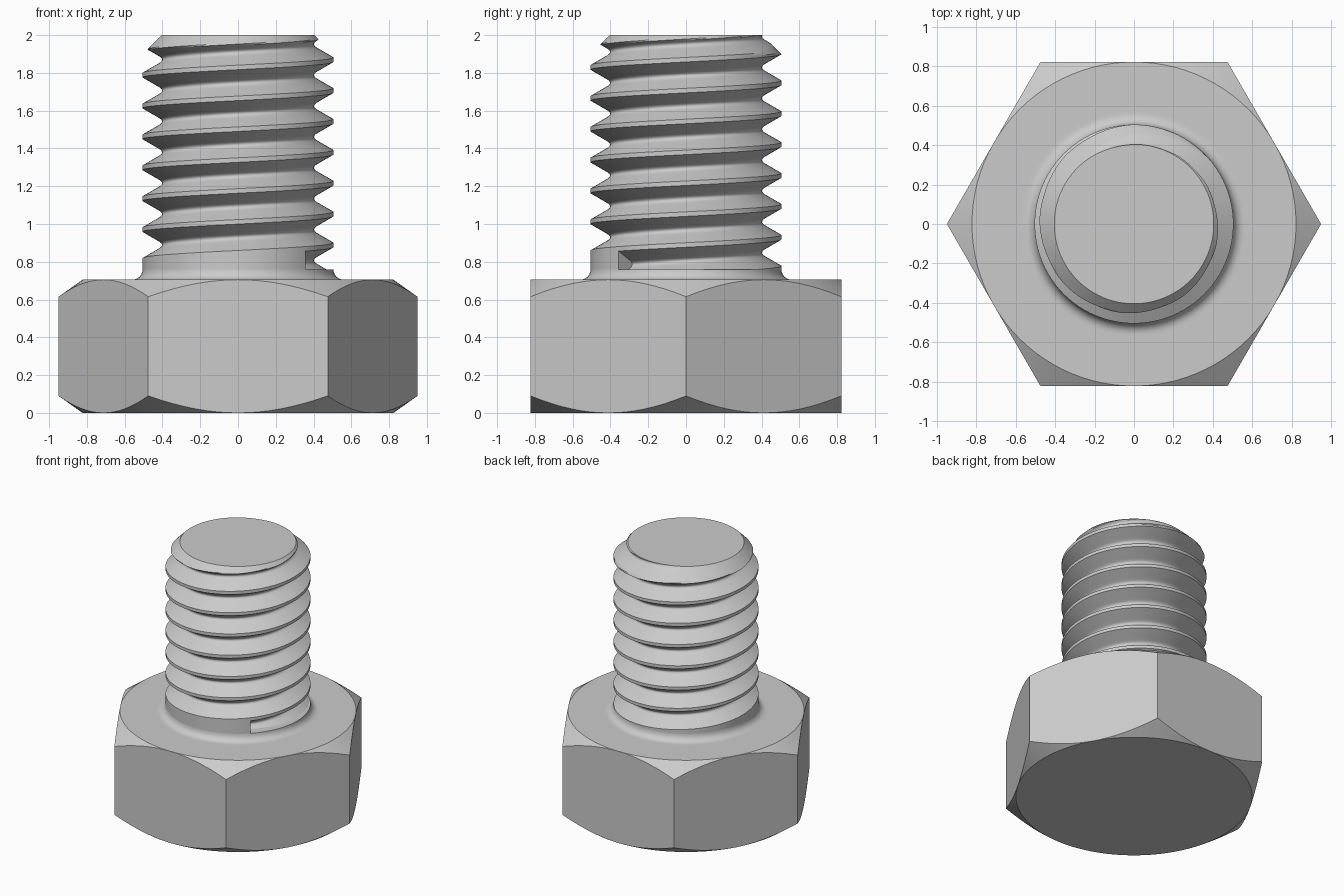
import bpy, bmesh, math

if "Cube" in bpy.data.objects:
    bpy.data.objects.remove(bpy.data.objects["Cube"])

STEEL = bpy.data.materials.new("steel_grey")
STEEL.diffuse_color = (0.6, 0.6, 0.6, 1)
STEEL.use_nodes = True
STEEL.node_tree.nodes["Principled BSDF"].inputs["Base Color"].default_value = STEEL.diffuse_color
COLS = 96
APOTHEM, CORNER_DROP, HEAD_H = 0.823, 0.09, 0.705
CREST, ROOT, PITCH = 0.505, 0.402, 0.1635
BASE_Z, TOP_Z = 0.76, 2.0


def polar(r, a, z):
    return (r * math.cos(a), r * math.sin(a), z)


def skin(bm, columns):
    """Join neighbouring columns of points with quads."""
    verts = [[bm.verts.new(p) for p in col] for col in columns]
    for a, b in zip(verts, verts[1:]):
        for i in range(len(a) - 1):
            bm.faces.new((a[i], b[i], b[i + 1], a[i + 1]))
    return verts


def finish(bm, name):
    bmesh.ops.remove_doubles(bm, verts=bm.verts, dist=0.0001)
    bmesh.ops.recalc_face_normals(bm, faces=bm.faces)
    mesh = bpy.data.meshes.new(name)
    bm.to_mesh(mesh)
    bm.free()
    mesh.materials.append(STEEL)
    obj = bpy.data.objects.new(name, mesh)
    bpy.context.collection.objects.link(obj)
    bpy.ops.object.select_all(action='DESELECT')
    obj.select_set(True)
    bpy.context.view_layer.objects.active = obj
    bpy.ops.object.shade_smooth_by_angle(angle=math.radians(25))


# Hex head: conical chamfers top and bottom, fillet up to the shank
def head_column(a):
    off = (a + math.pi / 6 - math.pi / 3 * 0.5) % (math.pi / 3) - math.pi / 6
    r = APOTHEM / math.cos(off)
    drop = CORNER_DROP * (r - APOTHEM) / (APOTHEM / math.cos(math.pi / 6) - APOTHEM)
    pts = [(APOTHEM, 0), (r, drop), (r, HEAD_H - drop), (APOTHEM, HEAD_H), (0.575, HEAD_H)]
    for k in range(7):
        t = math.pi / 2 * k / 6
        pts.append((0.56 - 0.055 * math.sin(t), BASE_Z - 0.055 * math.cos(t)))
    return [polar(pr, a, z) for pr, z in pts]


bm = bmesh.new()
cols = skin(bm, [head_column(2 * math.pi * i / COLS) for i in range(COLS + 1)])
bm.faces.new([c[0] for c in cols[:COLS]])
finish(bm, "hex_head")


# Threaded shank: V thread with narrow flat crests and rounded roots
FLAT, FLANK_END, HALF = 0.012, 0.061, PITCH / 2


def thread_radius(t):
    t = abs((t + HALF) % PITCH - HALF)
    if t <= FLAT:
        return CREST
    if t <= FLANK_END:
        return CREST - 1.735 * (t - FLAT)
    return ROOT + 42.2 * (HALF - t) ** 2


half = [0, FLAT] + [FLAT + (FLANK_END - FLAT) * k / 7 for k in range(1, 8)]
half += [FLANK_END + (HALF - FLANK_END) * k / 4 for k in range(1, 5)]
turn = half + [PITCH - t for t in half[-2:0:-1]]
TURNS = 8
rows = [t + PITCH * n for n in range(TURNS) for t in turn] + [PITCH * TURNS]
START = math.radians(-45)
Z0 = 0.705


def shank_column(f):
    a = START + 2 * math.pi * f
    pts = [polar(CREST, a, BASE_Z)]
    for t in rows:
        low = Z0 + PITCH * f
        z = min(max(low + t, BASE_Z), TOP_Z)
        r = thread_radius(z - low) if z > low else CREST
        pts.append(polar(min(r, 0.405 + TOP_Z - z), a, z))   # end chamfer
    return pts


bm = bmesh.new()
cols = skin(bm, [shank_column(i / COLS) for i in range(COLS + 1)])
bm.faces.new([c[-1] for c in cols[:COLS]])                   # end face
bm.faces.new(cols[0][:len(turn) + 2])                        # wall where the groove starts
finish(bm, "threaded_shank")
